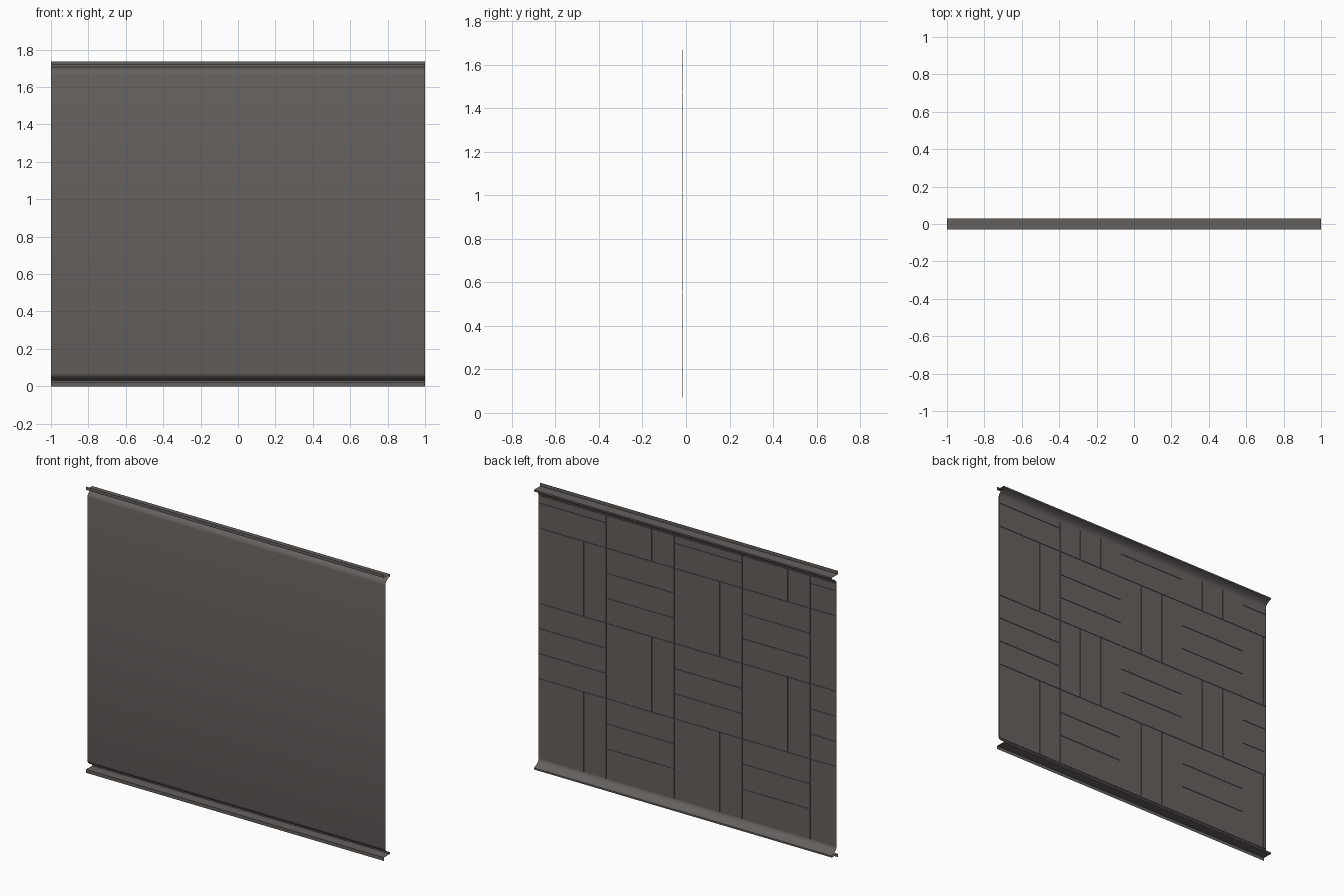
import bpy, bmesh

if "Cube" in bpy.data.objects:
    bpy.data.objects.remove(bpy.data.objects["Cube"])

H = 1.737            # overall height
SHEET_Y = -0.016     # plane of the main sheet
mat = bpy.data.materials.new("warm_dark_grey")
mat.diffuse_color = (0.13, 0.118, 0.11, 1)
mat.use_nodes = True
mat.node_tree.nodes["Principled BSDF"].inputs["Base Color"].default_value = mat.diffuse_color


def finish(name, bm):
    mesh = bpy.data.meshes.new(name)
    bm.to_mesh(mesh)
    bm.free()
    mesh.materials.append(mat)
    obj = bpy.data.objects.new(name, mesh)
    bpy.context.collection.objects.link(obj)
    return obj


# Moulded front sheet: half profile (y, z) mirrored to the top, swept along x
half = [(-0.03, 0), (-0.03, 0.02), (0.03, 0.02), (0.03, 0.03), (0.022, 0.0335),
        (0.011, 0.038), (0.001, 0.044), (-0.007, 0.051), (-0.0135, 0.06), (SHEET_Y, 0.07)]
profile = half + [(y, H - z) for y, z in reversed(half)]
bm = bmesh.new()
left = [bm.verts.new((-1, y, z)) for y, z in profile]
right = [bm.verts.new((1, y, z)) for y, z in profile]
for i in range(len(profile) - 1):
    bm.faces.new((left[i], right[i], right[i + 1], left[i + 1]))
sheet = finish("moulded_sheet", bm)
bpy.context.view_layer.objects.active = sheet
sheet.select_set(True)
bpy.ops.object.shade_smooth_by_angle()

# Back cladding: basket-weave slats, three per square, clipped to the sheet
SQ, GAP, THICK = 0.4567, 0.003, 0.003
Z_LO, Z_HI = 0.07, H - 0.07
bm = bmesh.new()


def slat(x0, x1, z0, z1):
    x0, x1 = max(x0 + GAP / 2, -1), min(x1 - GAP / 2, 1)
    z0, z1 = max(z0 + GAP / 2, Z_LO), min(z1 - GAP / 2, Z_HI)
    if x1 - x0 < 0.002 or z1 - z0 < 0.002:
        return
    verts = bmesh.ops.create_cube(bm, size=1)["verts"]
    for v in verts:
        v.co = ((x0 + x1) / 2 + v.co.x * (x1 - x0),
                SHEET_Y + THICK / 2 + 0.0003 + v.co.y * THICK,
                (z0 + z1) / 2 + v.co.z * (z1 - z0))


for row in range(4):
    z_top = 1.927 - row * SQ
    for col in range(5):
        x_right = 1 - col * SQ
        for k in range(3):
            a, b = k * SQ / 3, (k + 1) * SQ / 3
            if (row + col) % 2 == 0:
                bottom = z_top - b
                if row == 3 and k == 2:
                    bottom = Z_LO - GAP
                slat(x_right - SQ, x_right, bottom, z_top - a)
            else:
                bottom = Z_LO - GAP if row == 3 else z_top - SQ
                slat(x_right - b, x_right - a, bottom, z_top)
finish("back_slats", bm)
